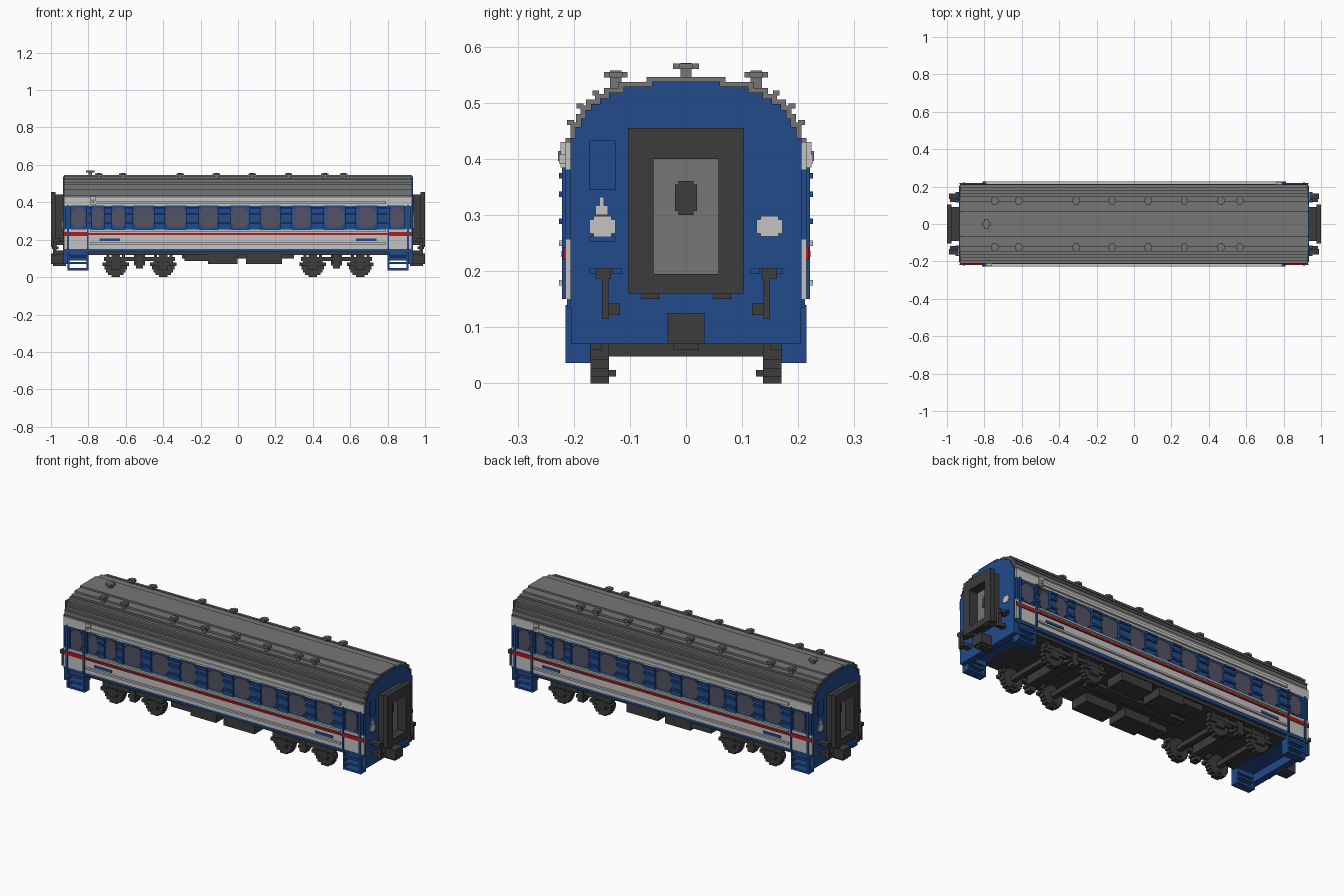
import bpy, bmesh, math
from mathutils import Vector

cube = bpy.data.objects.get("Cube")
if cube:
    bpy.data.objects.remove(cube, do_unlink=True)


def material(name, r, g, b):
    m = bpy.data.materials.new(name)
    m.use_nodes = True
    m.diffuse_color = (r, g, b, 1)
    bsdf = m.node_tree.nodes["Principled BSDF"]
    bsdf.inputs["Base Color"].default_value = (r, g, b, 1)
    bsdf.inputs["Roughness"].default_value = 0.8
    return m


BLUE = material("deep blue", 0.016, 0.07, 0.26)
SILVER = material("silver", 0.55, 0.55, 0.55)
GREY = material("roof grey", 0.18, 0.18, 0.18)
DARK = material("charcoal", 0.045, 0.045, 0.045)
RED = material("red", 0.45, 0.01, 0.01)
GLASS = material("window glass", 0.085, 0.085, 0.135)


def boxes(name, mat, items, s=1):
    """One object from (x0, x1, y0, y1, z0, z1) boxes; s = -1 turns it half round about z."""
    bm = bmesh.new()
    for x0, x1, y0, y1, z0, z1 in items:
        verts = bmesh.ops.create_cube(bm, size=1)["verts"]
        for v in verts:
            v.co = Vector((s * ((x0 + x1) / 2 + v.co.x * (x1 - x0)),
                           s * ((y0 + y1) / 2 + v.co.y * (y1 - y0)),
                           (z0 + z1) / 2 + v.co.z * (z1 - z0)))
    mesh = bpy.data.meshes.new(name)
    bm.to_mesh(mesh)
    bm.free()
    mesh.materials.append(mat)
    ob = bpy.data.objects.new(name, mesh)
    bpy.context.collection.objects.link(ob)
    return ob


def both(item):
    """A box and its mirror across y = 0."""
    x0, x1, y0, y1, z0, z1 = item
    return [item, (x0, x1, -y1, -y0, z0, z1)]


def round_steps(x, z, w, h, c):
    """Stepped rounded outline as (half width, half height) pairs."""
    return [(w - 2 * c, h), (w - c, h - c), (w, h - 2 * c)]


# Stepped roof and the blue shell inside it
STEPS = [(.215, .425, .437), (.206, .437, .465), (.196, .465, .48), (.188, .48, .495),
         (.178, .495, .506), (.162, .506, .516), (.146, .516, .526), (.12, .526, .537),
         (.07, .537, .546)]
boxes("roof", GREY, [(-.93 + .006 * (i == 0), .93 - .006 * (i == 0), -w, w, a, b)
                     for i, (w, a, b) in enumerate(STEPS)])
boxes("roof_ribs", GREY, [r for y, z in ((.2, .46), (.183, .49), (.155, .513))
                          for r in both((-.928, .928, y, y + .012, z, z + .009))])
boxes("body_shell", BLUE, [(-.936, .936, -.206, .206, .135, .437)] +
      [(-.936, .936, -w + .009, w - .009, a - .008, b - .008) for w, a, b in STEPS[1:]])
boxes("floor", DARK, [(-.8, .8, -.195, .195, .118, .136)])

# Roof ventilators
vents = []
for x in (-.745, -.615, -.31, -.115, .075, .27, .465, .565):
    for y in (-.125, .125):
        vents += [(x - .01, x + .01, y - .01, y + .01, .525, .558),
                  (x - .02, x + .02, y - .012, y + .012, .545, .555),
                  (x - .012, x + .012, y - .021, y + .021, .545, .555)]
boxes("roof_vents", GREY, vents)
boxes("roof_chimney", GREY, [(-.80, -.78, -.01, .01, .54, .571),
                             (-.812, -.768, -.012, .012, .56, .57),
                             (-.802, -.778, -.023, .023, .56, .57)])

# Side walls: window centres and half widths along the front side
WINDOWS = [(-.853, .036), (-.75, .03), (-.64, .033), (-.505, .052), (-.333, .052),
           (-.158, .047), (.01, .047), (.174, .05), (.34, .047), (.516, .052),
           (.687, .052), (.85, .036)]

for s, side in ((1, "front"), (-1, "back")):
    # Silver bands with raised ribs
    boxes(side + "_silver_bands", SILVER,
          [(-.93, .93, -.215, -.2, .15, .257), (-.93, .93, -.215, -.2, .38, .43)], s)
    boxes(side + "_silver_ribs", SILVER,
          [(-.79, .79, -.226, -.21, z, z + .01) for z in (.174, .245)] +
          [(-.79, .79, -.226, -.21, .392, .408)], s)
    boxes(side + "_sill", BLUE, [(-.93, .93, -.212, -.2, .135, .15)], s)
    # Red waist stripe, wider beside the doors
    boxes(side + "_red_stripe", RED,
          [(-.8, .8, -.222, -.214, .225, .236), (-.932, -.8, -.219, -.214, .22, .242),
           (.8, .932, -.219, -.214, .22, .242)], s)
    # Glass with stepped corners
    glass = []
    for x, w in WINDOWS:
        for hw, hh in round_steps(x, .318, w, .053, .008):
            glass.append((x - hw, x + hw, -.211, -.204, .318 - hh, .318 + hh))
    boxes(side + "_windows", GLASS, glass, s)
    # Pillars and blue ribs between the windows
    pillars, ribs = [], []
    edges = [(-.93, 0)] + WINDOWS + [(.93, 0)]
    for (xa, wa), (xb, wb) in zip(edges, edges[1:]):
        a, b = xa + wa + .004, xb - wb - .004
        pillars.append((a, b, -.215, -.2, .257, .38))
        if -.8 < (a + b) / 2 < .8 and b - a > .02:
            ribs += [(a, b, -.226, -.21, z, z + .01) for z in (.284, .332, .365)]
    boxes(side + "_pillars", BLUE, pillars, s)
    boxes(side + "_blue_ribs", BLUE, ribs, s)
    # Door edges, handrails and plain marker plates
    boxes(side + "_door_rails", BLUE,
          [(x - .005, x + .005, -.221, -.21, .15, .385) for x in (-.908, -.803, .803, .908)], s)
    boxes(side + "_marker_plates", BLUE,
          [(x - .055, x + .055, -.219, -.213, .192, .206) for x in (-.685, .685)], s)
    boxes(side + "_side_lamp", SILVER, [(-.79, -.76, -.224, -.21, .385, .43)], s)
    boxes(side + "_side_lamp_lens", GREY, [(-.783, -.767, -.228, -.223, .396, .414)], s)

# Vestibule ends; s = 1 is the +x end
for s, end in ((1, "left"), (-1, "right")):
    boxes(end + "_end_apron", BLUE, [(.9, .936, -.205, .205, .07, .14),
                                     (.8, .9, -.205, .205, .115, .14)], s)
    # Door steps with open rungs
    steps = []
    for x in (.8, .902):
        steps += both((x, x + .01, .17, .215, .036, .14))
    for z in (.036, .07, .102):
        steps += both((.8, .912, .17, .215, z, z + .012))
    steps += both((.8, .912, .165, .172, .09, .14))
    boxes(end + "_door_steps", BLUE, steps, s)
    # Gangway: bellows, face frame and inner door
    frame = []
    for x0, x1, g in ((.93, .975, .012), (.975, 1.0, 0)):
        frame += both((x0, x1, .058, .103 - g, .16 + g, .455 - g))
        frame += [(x0, x1, -.06, .06, .40, .455 - g), (x0, x1, -.06, .06, .16 + g, .195)]
    frame += both((.96, .995, .048, .08, .15, .165))
    boxes(end + "_gangway_frame", DARK, frame, s)
    boxes(end + "_gangway_door", GREY, [(.93, .948, -.06, .06, .19, .405)], s)
    boxes(end + "_gangway_door_window", DARK, [(.945, .952, -.02, .02, .307, .354),
                                               (.945, .952, -.013, .013, .30, .361)], s)
    # Panels and plates on the end wall
    boxes(end + "_end_panel", BLUE, [(.93, .942, -.172, -.126, .345, .433),
                                     (.93, .942, -.172, -.126, .253, .262)] +
          both((.93, .955, .115, .132, .195, .206)) + both((.93, .955, .155, .172, .195, .206)), s)
    boxes(end + "_end_plates", SILVER,
          both((.934, .942, .126, .172, .267, .292)) + both((.934, .942, .133, .165, .262, .298)) +
          [(.934, .942, -.161, -.139, .3, .317), (.934, .942, -.154, -.146, .317, .332)], s)
    # Coupler and brake hoses
    boxes(end + "_coupler", DARK, [(.92, 1.0, -.033, .033, .07, .125),
                                   (.92, .99, -.023, .023, .06, .072)], s)
    boxes(end + "_brake_hoses", DARK,
          both((.93, .99, .134, .162, .187, .206)) + both((.97, .99, .138, .15, .115, .19)) +
          both((.93, .985, .118, .146, .122, .142)), s)

# Bogies
for cx, bogie in ((-.527, "right"), (.527, "left")):
    wheels, frame = [], []
    for x in (cx - .127, cx + .127):
        # Stepped round wheels on axles
        for hw, hh in ((.022, .06), (.042, .048), (.052, .034), (.06, .018)):
            wheels += both((x - hw, x + hw, .137, .17, .06 - hh, .06 + hh))
        wheels.append((x - .014, x + .014, -.14, .14, .048, .074))
        wheels += both((x - .012, x + .012, .125, .14, .012, .024))
        # Axle boxes and springs
        frame += both((x - .026, x + .026, .165, .183, .04, .085))
        frame += both((x - .07, x + .07, .15, .183, .06, .078))
        frame += both((x - .05, x - .034, .15, .178, .07, .125))
        frame += both((x + .034, x + .05, .15, .178, .07, .125))
    # Side frames, centre springs and bolster
    frame += both((cx - .19, cx + .19, .15, .176, .085, .108))
    frame += both((cx - .018, cx + .018, .14, .183, .045, .12))
    frame += both((cx - .03, cx + .03, .145, .18, .062, .076))
    frame += [(cx - .03, cx + .03, -.15, .15, .07, .122)]
    boxes(bogie + "_bogie_wheels", DARK, wheels)
    boxes(bogie + "_bogie_frame", DARK, frame)

# Equipment boxes under the floor
boxes("underfloor_boxes", DARK,
      both((-.16, -.003, .07, .19, .07, .125)) + both((-.285, -.16, .09, .185, .085, .125)) +
      both((.042, .235, .08, .19, .07, .125)) + [(-.3, .3, -.03, .03, .1, .125)])
